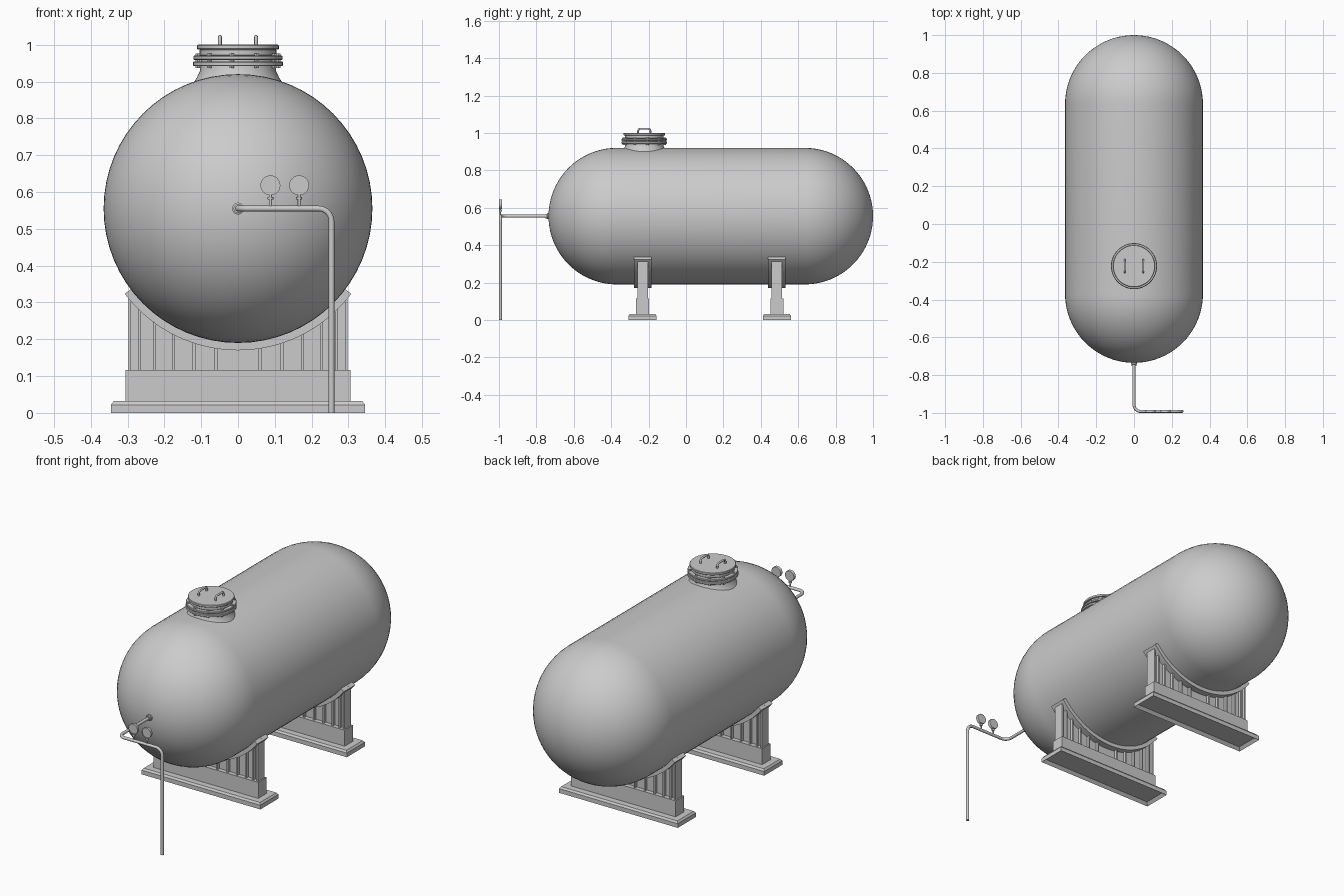
import bpy, bmesh
from math import sin, cos, pi, radians, sqrt
from mathutils import Matrix, Vector

cube = bpy.data.objects.get("Cube")
if cube:
    bpy.data.objects.remove(cube, do_unlink=True)

TANK_R, TANK_Z = 0.365, 0.555
FRONT_Y, BACK_Y = -0.735, 1.0
HATCH_Y = -0.223
PIPE_Y = -0.992


def finish(bm, name, smooth=False):
    bmesh.ops.recalc_face_normals(bm, faces=bm.faces)
    mesh = bpy.data.meshes.new(name)
    bm.to_mesh(mesh)
    bm.free()
    ob = bpy.data.objects.new(name, mesh)
    bpy.context.collection.objects.link(ob)
    if smooth:
        bpy.ops.object.select_all(action='DESELECT')
        ob.select_set(True)
        bpy.context.view_layer.objects.active = ob
        bpy.ops.object.shade_smooth_by_angle(angle=radians(35))
    return ob


def lathe(name, profile, matrix, steps=48):
    """Spin (radius, height) points about local z, then place with matrix."""
    bm = bmesh.new()
    verts = [bm.verts.new((r, 0, h)) for r, h in profile]
    edges = [bm.edges.new(pair) for pair in zip(verts, verts[1:])]
    bmesh.ops.spin(bm, geom=verts + edges, cent=(0, 0, 0), axis=(0, 0, 1),
                   angle=2 * pi, steps=steps, use_duplicate=False)
    bmesh.ops.remove_doubles(bm, verts=bm.verts, dist=1e-5)
    bm.transform(matrix)
    return finish(bm, name, True)


def add_box(bm, low, high):
    low, high = Vector(low), Vector(high)
    place = Matrix.Translation((low + high) / 2) @ Matrix.Diagonal((*(high - low), 1))
    return bmesh.ops.create_cube(bm, size=1, matrix=place)["verts"]


def extrude_outline(name, outline, y, half):
    """Extrude an (x, z) outline along y."""
    bm = bmesh.new()
    face = bm.faces.new([bm.verts.new((x, y - half, z)) for x, z in outline])
    out = bmesh.ops.extrude_face_region(bm, geom=[face])["geom"]
    moved = [v for v in out if isinstance(v, bmesh.types.BMVert)]
    bmesh.ops.translate(bm, verts=moved, vec=(0, 2 * half, 0))
    return finish(bm, name, True)


def tube(name, points, radius, bend):
    """Round pipe along a polyline with rounded corners."""
    points = [Vector(p) for p in points]
    path = [points[0]]
    for a, b, c in zip(points, points[1:], points[2:]):
        u, v = (a - b).normalized(), (c - b).normalized()
        centre = b + (u + v) * bend
        for i in range(9):
            t = i / 8 * pi / 2
            path.append(centre - v * bend * cos(t) - u * bend * sin(t))
    path.append(points[-1])
    curve = bpy.data.curves.new(name, 'CURVE')
    curve.dimensions = '3D'
    curve.bevel_depth = radius
    curve.bevel_resolution = 3
    curve.use_fill_caps = True
    spline = curve.splines.new('POLY')
    spline.points.add(len(path) - 1)
    for point, co in zip(spline.points, path):
        point.co = (*co, 1)
    ob = bpy.data.objects.new(name, curve)
    bpy.context.collection.objects.link(ob)
    return ob


def arc(radius, count, half_angle):
    """Points on the underside of the tank, from -x to +x."""
    angles = [half_angle * (2 * i / count - 1) for i in range(count + 1)]
    return [(radius * sin(a), TANK_Z - radius * cos(a)) for a in angles]


def under_tank(x, radius=TANK_R + 0.008):
    return TANK_Z - sqrt(radius ** 2 - x ** 2)


# Tank: cylinder with hemispherical ends
quarter = [i / 20 * pi / 2 for i in range(21)]
profile = [(TANK_R * sin(a), FRONT_Y + TANK_R * (1 - cos(a))) for a in quarter]
profile += [(TANK_R * cos(a), BACK_Y - TANK_R * (1 - sin(a))) for a in quarter]
lathe("tank", profile,
      Matrix.Translation((0, 0, TANK_Z)) @ Matrix.Rotation(-pi / 2, 4, 'X'), 64)

# Hatch: flared neck, two flanges and a lid
hatch = Matrix.Translation((0, HATCH_Y, 0))
lathe("hatch_neck", [(0.128, 0.875), (0.122, 0.895), (0.112, 0.91), (0.104, 0.927),
                     (0.101, 0.945), (0.101, 0.975), (0, 0.975)], hatch)
for name, r, low, high in (("lower_flange", 0.122, 0.942, 0.954),
                           ("upper_flange", 0.121, 0.959, 0.97),
                           ("lid_rim", 0.104, 0.97, 0.988),
                           ("lid", 0.111, 0.987, 1.0)):
    e = 0.002
    lathe(name, [(0, low), (r - e, low), (r, low + e), (r, high - e),
                 (r - e, high), (0, high)], hatch)

# Flange bolts
bm = bmesh.new()
for i in range(10):
    a = 2 * pi * (i + 0.25) / 10
    place = Matrix.Translation((0.111 * cos(a), HATCH_Y + 0.111 * sin(a), 0.956))
    bmesh.ops.create_cone(bm, cap_ends=True, segments=6, radius1=0.007, radius2=0.007,
                          depth=0.04, matrix=place)
finish(bm, "flange_bolts")

# Lid handles
for side, x in (("left", 0.049), ("right", -0.049)):
    y0, y1 = HATCH_Y - 0.033, HATCH_Y + 0.033
    tube(side + "_lid_handle", [(x, y0, 0.995), (x, y0, 1.022),
                                (x, y1, 1.022), (x, y1, 0.995)], 0.005, 0.012)

# Supports
for place, y in (("front", -0.232), ("back", 0.486)):
    # Foot with bevelled top edge and hollow underside
    bm = bmesh.new()
    add_box(bm, (-0.345, y - 0.075, 0), (0.345, y + 0.075, 0.022))
    bm.faces.ensure_lookup_table()
    top = max(bm.faces, key=lambda f: f.calc_center_median().z)
    bottom = min(bm.faces, key=lambda f: f.calc_center_median().z)
    bmesh.ops.inset_region(bm, faces=[top], thickness=0.01, depth=0.01)
    bmesh.ops.inset_region(bm, faces=[bottom], thickness=0.02)
    bmesh.ops.translate(bm, verts=bottom.verts, vec=(0, 0, 0.015))
    finish(bm, place + "_foot")

    bm = bmesh.new()
    add_box(bm, (-0.305, y - 0.035, 0.028), (0.305, y + 0.035, 0.116))
    finish(bm, place + "_plinth")

    # Curved saddle plate hugging the tank
    bend = radians(53)
    extrude_outline(place + "_saddle", arc(TANK_R - 0.002, 32, bend)
                    + arc(TANK_R + 0.02, 32, bend)[::-1], y, 0.047)

    # Central web and stiffening ribs
    xs = [0.298 * (i / 12 - 1) for i in range(25)]
    extrude_outline(place + "_web", [(-0.298, 0.11), (0.298, 0.11)]
                    + [(x, under_tank(x)) for x in reversed(xs)], y, 0.012)
    bm = bmesh.new()
    for x in (0.06, 0.119, 0.175, 0.227, 0.268, 0.294):
        for s in (-x, x):
            add_box(bm, (s - 0.004, y - 0.028, 0.11),
                    (s + 0.004, y + 0.028, under_tank(x)))
    finish(bm, place + "_ribs")

# Drain pipe with wall collar
tube("drain_pipe", [(0, FRONT_Y + 0.02, TANK_Z), (0, PIPE_Y, TANK_Z),
                    (0.254, PIPE_Y, TANK_Z), (0.254, PIPE_Y, 0)], 0.008, 0.035)
facing = Matrix.Rotation(pi / 2, 4, 'X')
lathe("pipe_collar", [(0, -0.01), (0.016, -0.01), (0.016, 0.006), (0.012, 0.008),
                      (0.012, 0.016), (0, 0.016)],
      Matrix.Translation((0, FRONT_Y, TANK_Z)) @ facing, 24)

# Pressure gauges
for side, x in (("right", 0.088), ("left", 0.166)):
    lathe(side + "_gauge", [(0, -0.007), (0.026, -0.007), (0.027, -0.005), (0.027, 0.007),
                            (0.024, 0.007), (0.024, 0.005), (0, 0.005)],
          Matrix.Translation((x, PIPE_Y, 0.618)) @ facing, 32)
    lathe(side + "_gauge_stem", [(0, 0.555), (0.004, 0.555), (0.004, 0.58), (0.008, 0.58),
                                 (0.008, 0.587), (0.004, 0.587), (0.004, 0.6), (0, 0.6)],
          Matrix.Translation((x, PIPE_Y, 0)), 12)
